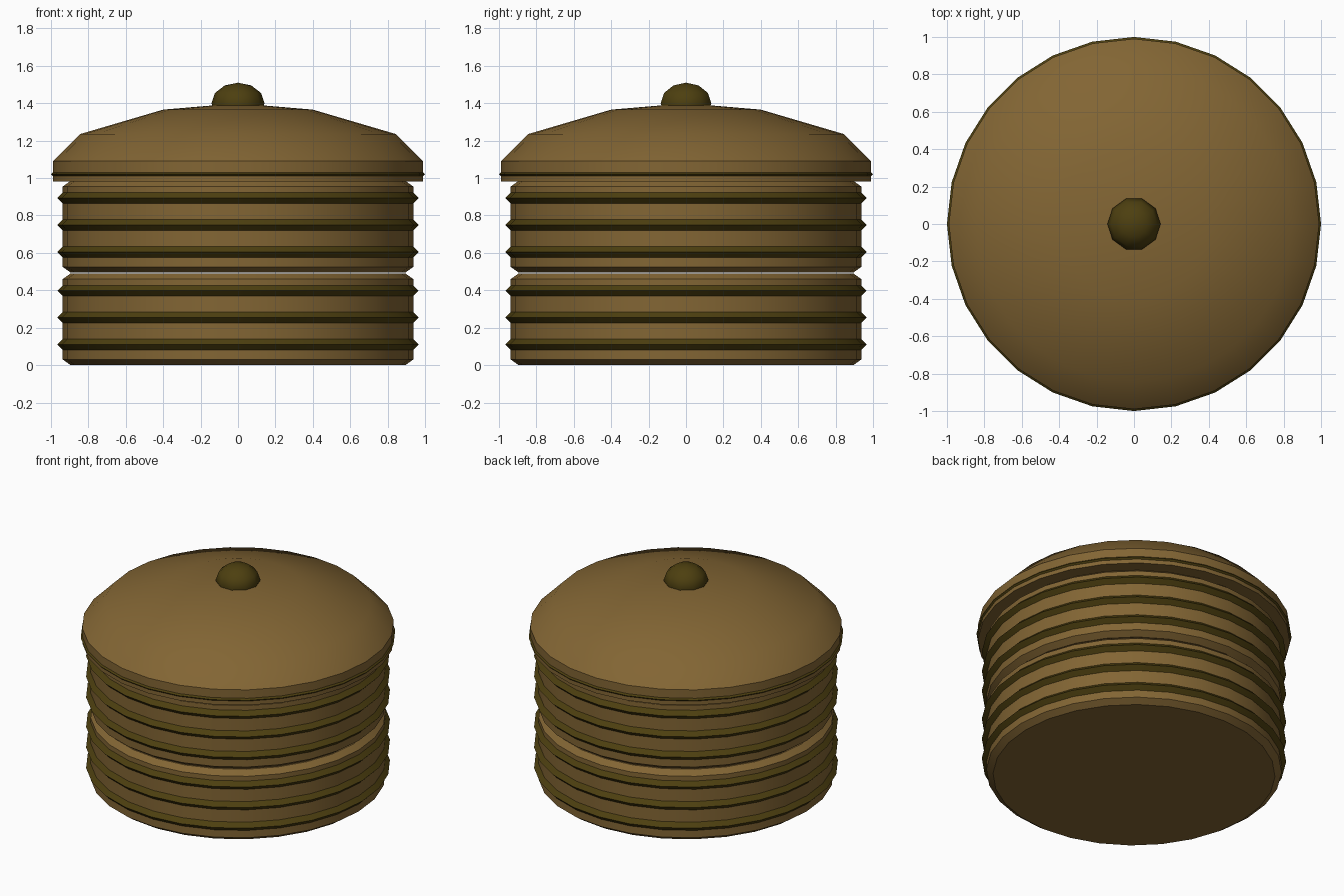
import bpy, bmesh, math

if "Cube" in bpy.data.objects:
    bpy.data.objects.remove(bpy.data.objects["Cube"])

SIDES = 28


def material(name, rgb):
    m = bpy.data.materials.new(name)
    m.diffuse_color = (*rgb, 1)
    m.use_nodes = True
    m.node_tree.nodes["Principled BSDF"].inputs["Base Color"].default_value = m.diffuse_color
    return m


BROWN = material("warm brown", (0.225, 0.131, 0.034))
OLIVE = material("dark olive", (0.074, 0.050, 0.005))


def lathe(name, profile, mat, sides=SIDES, closed=False, angle=30):
    """Spin an (r, z) profile, listed bottom to top, around the z axis."""
    bm = bmesh.new()
    rings = []
    for r, z in profile:
        if r == 0:
            rings.append([bm.verts.new((0, 0, z))] * sides)
        else:
            rings.append([bm.verts.new((r * math.cos(2 * math.pi * i / sides),
                                        r * math.sin(2 * math.pi * i / sides), z))
                          for i in range(sides)])
    pairs = list(zip(rings, rings[1:]))
    if closed:
        pairs.append((rings[-1], rings[0]))
    for low, high in pairs:
        for i in range(sides):
            j = (i + 1) % sides
            corners = [low[i], low[j], high[j], high[i]]
            bm.faces.new(list(dict.fromkeys(corners)))
    bmesh.ops.recalc_face_normals(bm, faces=bm.faces[:])
    mesh = bpy.data.meshes.new(name)
    bm.to_mesh(mesh)
    bm.free()
    mesh.materials.append(mat)
    obj = bpy.data.objects.new(name, mesh)
    bpy.context.collection.objects.link(obj)
    bpy.ops.object.select_all(action='DESELECT')
    obj.select_set(True)
    bpy.context.view_layer.objects.active = obj
    bpy.ops.object.shade_smooth_by_angle(angle=math.radians(angle))
    return obj


def hoop(name, radius, z, size):
    """Diamond-section ring."""
    lathe(name, [(radius, z - size), (radius + size, z),
                 (radius, z + size), (radius - size, z)], OLIVE, closed=True)


# Two stacked drums with chamfered rims, each wrapped by three hoops
for label, base in (("lower", 0.0), ("upper", 0.495)):
    top = base + 0.49
    lathe(label + "_drum", [(0, base), (0.895, base), (0.937, base + 0.03),
                            (0.937, top - 0.03), (0.895, top), (0, top)], BROWN)
    for n in range(3):
        hoop(f"{label}_hoop_{n + 1}", 0.936, base + 0.11 + 0.144 * n, 0.03)

# Lid with vertical rim and low dome
lathe("lid", [(0, 0.983), (0.99, 0.983), (0.99, 1.09), (0.845, 1.235),
              (0.40, 1.366), (0, 1.40)], BROWN, angle=35)
hoop("lid_trim", 0.99, 1.021, 0.01)

# Flattened ball knob
arc = [math.radians(a) for a in range(-60, 61, 30)]
lathe("knob", [(0, 1.29)] + [(0.142 * math.cos(a), 1.40 + 0.11 * math.sin(a)) for a in arc]
      + [(0, 1.51)], OLIVE, sides=10, angle=40)
